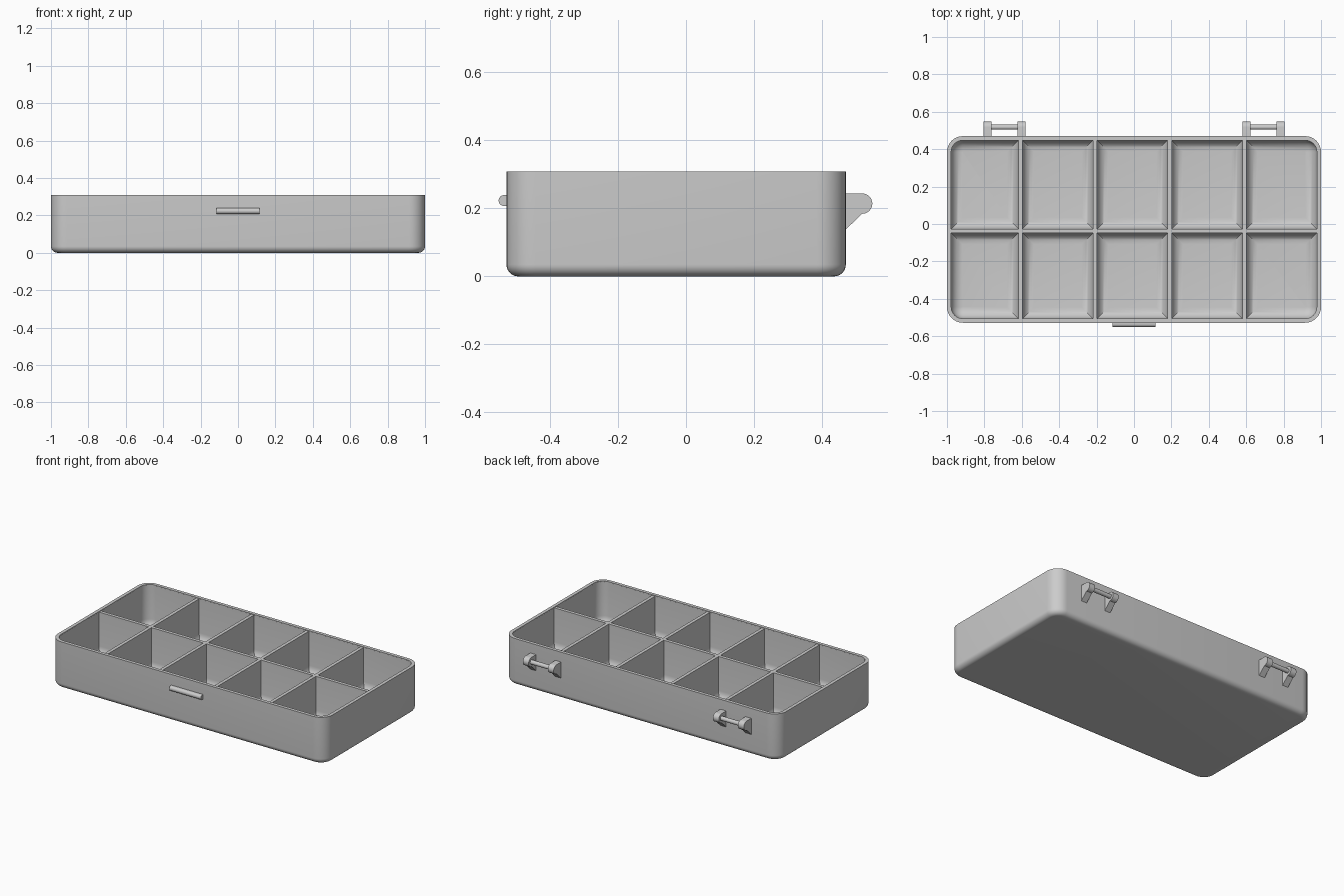
import bpy, bmesh, math

if "Cube" in bpy.data.objects:
    bpy.data.objects.remove(bpy.data.objects["Cube"])

SEG = 8
X0, X1, Y0, Y1, TOP = -1.0, 1.0, -0.528, 0.47, 0.309
WALL, FLOOR = 0.022, 0.022


def outline(x0, x1, y0, y1, radii, inset=0.0):
    """Rectangle with one radius per corner (0 = sharp), shrunk by inset."""
    signs = [(1, 1), (-1, 1), (-1, -1), (1, -1)]
    pts = []
    for k, ((sx, sy), r) in enumerate(zip(signs, radii)):
        cx, cy = (x1 if sx > 0 else x0), (y1 if sy > 0 else y0)
        if r == 0:
            pts.append((cx - sx * inset, cy - sy * inset))
            continue
        for i in range(SEG + 1):
            a = math.pi / 2 * (k + i / SEG)
            pts.append((cx - sx * r + (r - inset) * math.cos(a),
                        cy - sy * r + (r - inset) * math.sin(a)))
    return pts


def loft(bm, rings):
    """Skin a list of (outline, z) rings and cap both ends."""
    loops = [[bm.verts.new((x, y, z)) for x, y in pts] for pts, z in rings]
    n = len(loops[0])
    for a, b in zip(loops, loops[1:]):
        for i in range(n):
            j = (i + 1) % n
            bm.faces.new((a[i], a[j], b[j], b[i]))
    bm.faces.new(loops[0][::-1])
    bm.faces.new(loops[-1])


def fillet_rings(rect, radii, z, f):
    """Rings forming a rounded bottom edge of radius f."""
    rings = []
    for i in range(SEG + 1):
        a = math.pi / 2 * i / SEG
        rings.append((outline(*rect, radii, f * (1 - math.sin(a))), z + f * (1 - math.cos(a))))
    return rings


def finish(name, bm):
    bmesh.ops.recalc_face_normals(bm, faces=bm.faces)
    me = bpy.data.meshes.new(name)
    bm.to_mesh(me)
    bm.free()
    ob = bpy.data.objects.new(name, me)
    bpy.context.collection.objects.link(ob)
    return ob


def smooth(ob):
    bpy.ops.object.select_all(action='DESELECT')
    ob.select_set(True)
    bpy.context.view_layer.objects.active = ob
    bpy.ops.object.shade_smooth_by_angle(angle=math.radians(30))


def extrude_x(name, profile, x0, x1):
    """Prism along x from a list of (y, z) points."""
    bm = bmesh.new()
    face = bm.faces.new([bm.verts.new((x0, y, z)) for y, z in profile])
    new = bmesh.ops.extrude_face_region(bm, geom=[face])['geom']
    bmesh.ops.translate(bm, vec=(x1 - x0, 0, 0),
                        verts=[v for v in new if isinstance(v, bmesh.types.BMVert)])
    ob = finish(name, bm)
    smooth(ob)
    return ob


def arc(cy, cz, r, a0, a1, n=16):
    return [(cy + r * math.cos(math.radians(a0 + (a1 - a0) * i / n)),
             cz + r * math.sin(math.radians(a0 + (a1 - a0) * i / n))) for i in range(n + 1)]


# Tray body: rounded outside, rim, and dividers' top just below the rim
rect, radii = (X0, X1, Y0, Y1), [0.085] * 4
bm = bmesh.new()
loft(bm, fillet_rings(rect, radii, 0, 0.035)
     + [(outline(*rect, radii), TOP),
        (outline(*rect, radii, WALL), TOP),
        (outline(*rect, radii, WALL), TOP - 0.004)])
tray = finish("compartment_tray", bm)

# Ten compartments with filleted floors, carved out of the body
w = WALL + 0.0005
xs = [X0 + w, -0.607, -0.208, 0.191, 0.59, X1 - w]
ys = [Y0 + w, -0.037, Y1 - w]
half = 0.011
bm = bmesh.new()
for i in range(5):
    for j in range(2):
        cell = (xs[i] + half * (i > 0), xs[i + 1] - half * (i < 4),
                ys[j] + half * (j > 0), ys[j + 1] - half * (j < 1))
        r = 0.085 - w
        radii = [r * (i == 4 and j == 1), r * (i == 0 and j == 1),
                 r * (i == 0 and j == 0), r * (i == 4 and j == 0)]
        loft(bm, fillet_rings(cell, radii, FLOOR, 0.06) + [(outline(*cell, radii), 0.4)])
cutter = finish("compartment_cutter", bm)
cutter.hide_render = True
mod = tray.modifiers.new("compartments", 'BOOLEAN')
mod.operation, mod.solver, mod.object = 'DIFFERENCE', 'EXACT', cutter
bpy.context.view_layer.objects.active = tray
bpy.ops.object.modifier_apply(modifier=mod.name)
bpy.data.objects.remove(cutter)
smooth(tray)

# Front latch catch: half-round bar
extrude_x("latch_catch", [(Y0 + 0.005, 0.207)] + arc(-0.535, 0.223, 0.016, 270, 90)
          + [(Y0 + 0.005, 0.239)], -0.115, 0.115)

# Rear hinges: two lugs and a pin on each side
lug = [(Y1 - 0.005, 0.244)] + arc(0.518, 0.214, 0.030, 90, -45) \
    + [(Y1, 0.138), (Y1 - 0.005, 0.138)]
lug = [(Y1 - 0.005, 0.244)] + arc(0.518, 0.214, 0.030, 90, -90) \
    + [(Y1, 0.138), (Y1 - 0.005, 0.138)]
for side, c in (("left", -0.692), ("right", 0.692)):
    extrude_x(f"{side}_hinge_lug_a", lug, c - 0.112, c - 0.07)
    extrude_x(f"{side}_hinge_lug_b", lug, c + 0.07, c + 0.112)
    extrude_x(f"{side}_hinge_pin", arc(0.518, 0.214, 0.014, 0, 345, 23), c - 0.08, c + 0.08)
